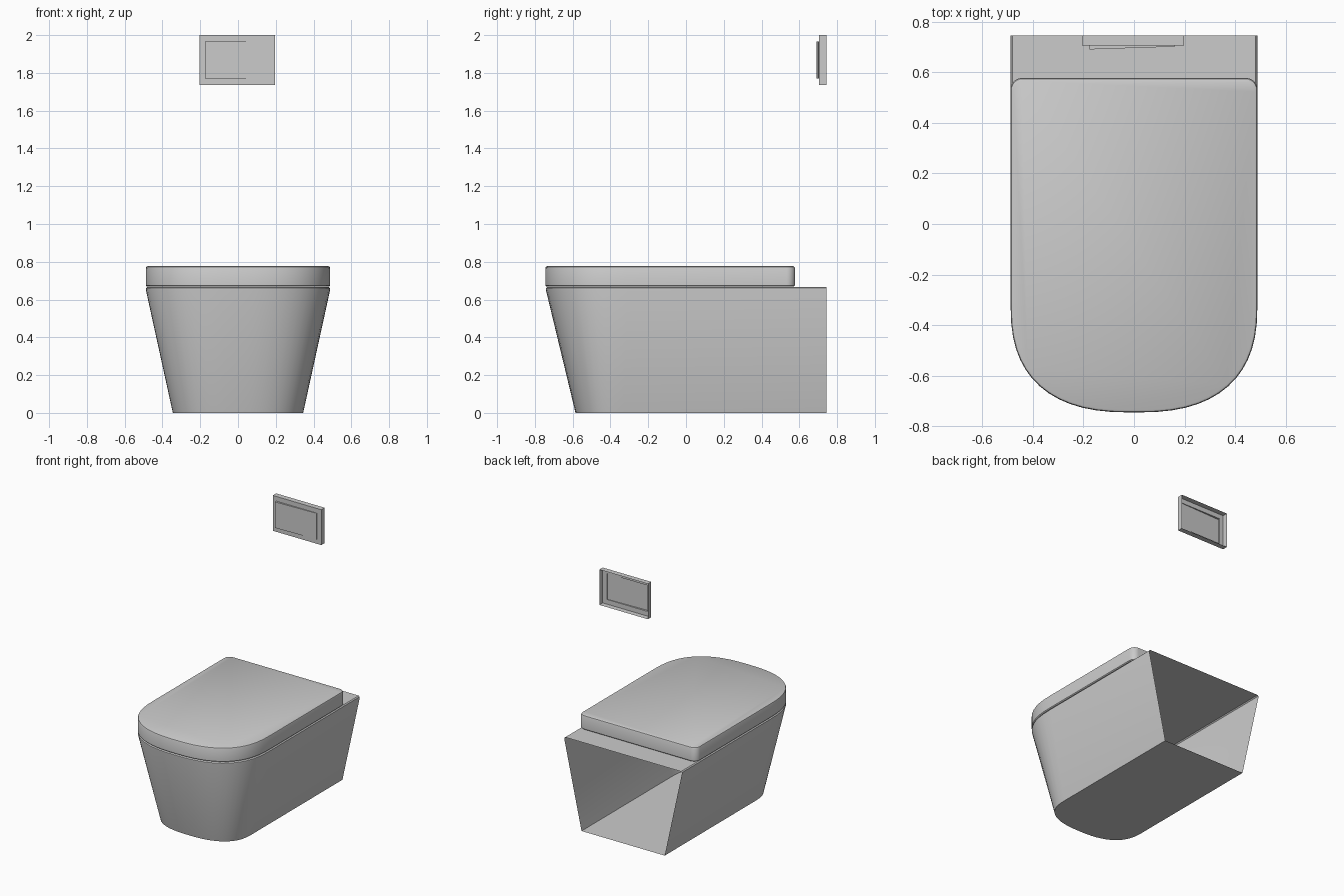
import bpy, bmesh, math

default = bpy.data.objects.get("Cube")
if default:
    bpy.data.objects.remove(default)

# One glazed ceramic colour for everything
ceramic = bpy.data.materials.new("light_grey_ceramic")
ceramic.use_nodes = True
colour = (0.6, 0.6, 0.6, 1)
ceramic.diffuse_color = colour
ceramic.node_tree.nodes["Principled BSDF"].inputs["Base Color"].default_value = colour

BACK = 0.745


def finish(name, bm, smooth=True):
    mesh = bpy.data.meshes.new(name)
    bm.to_mesh(mesh)
    bm.free()
    obj = bpy.data.objects.new(name, mesh)
    bpy.context.collection.objects.link(obj)
    mesh.materials.append(ceramic)
    if smooth:
        bpy.ops.object.select_all(action='DESELECT')
        obj.select_set(True)
        bpy.context.view_layer.objects.active = obj
        bpy.ops.object.shade_smooth_by_angle(angle=math.radians(35))
    return obj


def u_outline(half_width, front, start, back, corner=0.0, steps=28):
    """U-shaped plan: squarish round front, straight sides, optional round back corners."""
    power = 2 / 2.55
    points = []
    for i in range(steps + 1):
        a = math.pi * i / steps
        c, s = math.cos(a), math.sin(a)
        x = -half_width * math.copysign(abs(c) ** power, c)
        points.append((x, start - (start - front) * abs(s) ** power))
    if corner:
        for side in (1, -1):
            for i in range(7):
                a = math.pi / 2 * (i / 6 if side > 0 else 1 - i / 6)
                points.append((side * (half_width - corner + corner * math.cos(a)),
                               back - corner + corner * math.sin(a)))
    else:
        points += [(half_width, back), (-half_width, back)]
    return points


def loft(name, rings, open_back=False):
    """Skin a stack of (outline, height) rings and cap both ends."""
    bm = bmesh.new()
    loops = [[bm.verts.new((x, y, z)) for x, y in outline] for outline, z in rings]
    count = len(loops[0])
    for low, high in zip(loops, loops[1:]):
        for i in range(count):
            j = (i + 1) % count
            if open_back and i == count - 2:
                continue
            bm.faces.new((low[i], low[j], high[j], high[i]))
    bm.faces.new(loops[0][::-1])
    bm.faces.new(loops[-1])
    return finish(name, bm)


# Tapered bowl, hollow and open against the wall
loft("bowl_body", [
    (u_outline(0.345, -0.585, -0.33, BACK), 0),
    (u_outline(0.488, -0.742, -0.312, BACK), 0.652),
    (u_outline(0.487, -0.742, -0.312, BACK), 0.66),
    (u_outline(0.48, -0.735, -0.312, BACK), 0.667),
], open_back=True)


# Closed lid with softened rims
def lid_ring(inset, z):
    return u_outline(0.488 - inset, -0.745 + inset, -0.312, 0.577 - inset, 0.045), z


loft("seat_lid", [lid_ring(0.006, 0.669), lid_ring(0, 0.675), lid_ring(0, 0.766),
                  lid_ring(0.003, 0.773), lid_ring(0.01, 0.777)])


# Wall flush plate: shallow shell open at the back with a tilted hollow button
def rectangle(bm, x0, x1, z0, z1, y_left, y_right):
    return [bm.verts.new(p) for p in ((x0, y_left, z0), (x1, y_right, z0),
                                      (x1, y_right, z1), (x0, y_left, z1))]


bm = bmesh.new()
plate_bounds = (-0.205, 0.197, 1.735, 2.0)
button_bounds = (-0.175, 0.162, 1.77, 1.965)
plate_loops = [rectangle(bm, *plate_bounds, BACK, BACK),
               rectangle(bm, *plate_bounds, 0.705, 0.705),
               rectangle(bm, *button_bounds, 0.705, 0.705),
               rectangle(bm, *button_bounds, 0.69, 0.701)]
for outer, inner in zip(plate_loops, plate_loops[1:]):
    for i in range(4):
        j = (i + 1) % 4
        bm.faces.new((outer[i], outer[j], inner[j], inner[i]))
bm.faces.new(plate_loops[-1])
finish("flush_plate", bm, smooth=False)
